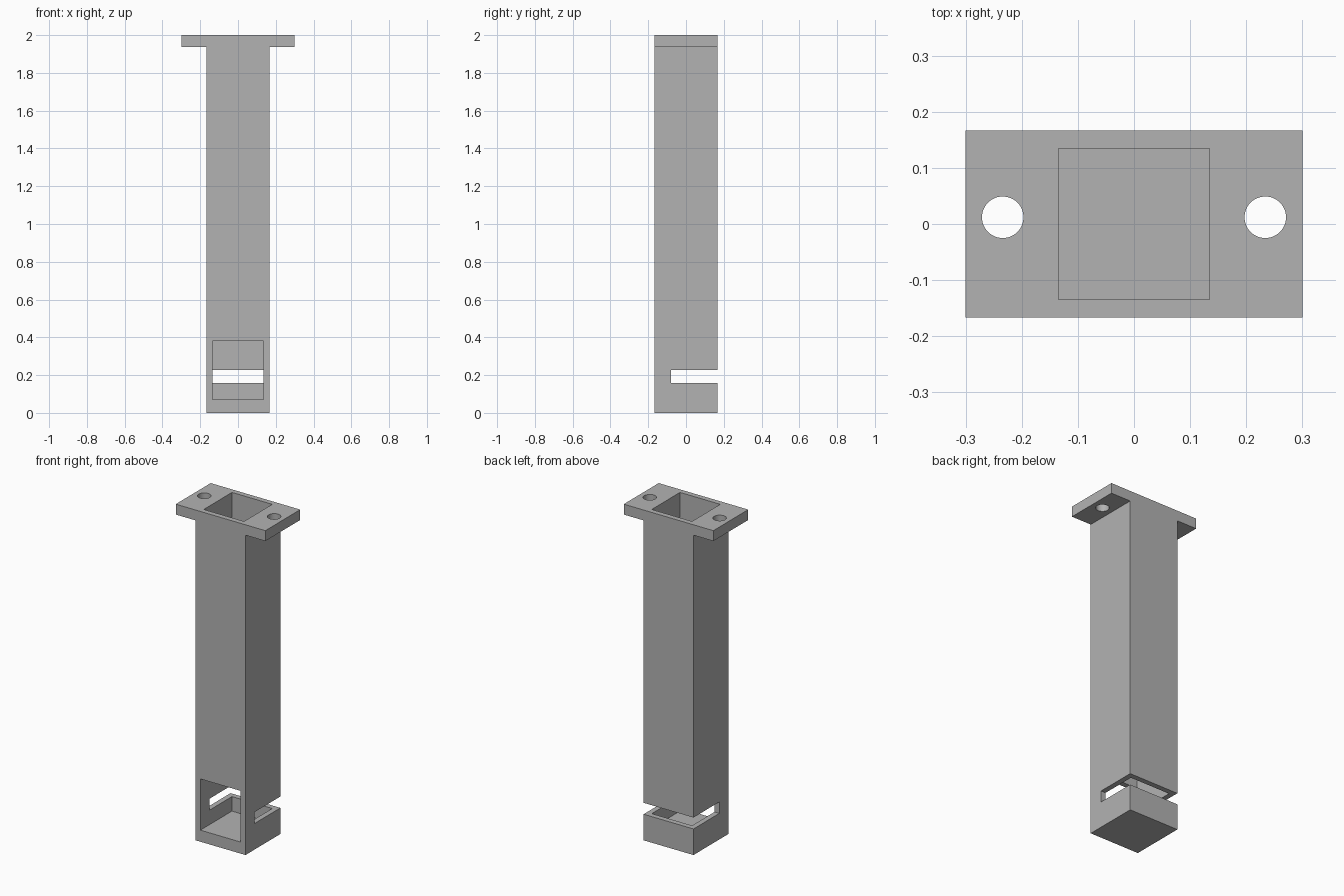
import bpy
import bmesh
from mathutils import Matrix, Vector

cube = bpy.data.objects.get("Cube")
if cube:
    bpy.data.objects.remove(cube, do_unlink=True)

HALF = 0.167      # half width of the square post
INNER = 0.135     # half width of the hollow
FLOOR = 0.07      # top of the closed bottom

grey = bpy.data.materials.new("plain grey")
grey.use_nodes = True
colour = (0.45, 0.45, 0.45, 1)
grey.diffuse_color = colour
grey.node_tree.nodes["Principled BSDF"].inputs["Base Color"].default_value = colour


def finish(name, bm):
    bmesh.ops.recalc_face_normals(bm, faces=bm.faces)
    mesh = bpy.data.meshes.new(name)
    bm.to_mesh(mesh)
    bm.free()
    mesh.materials.append(grey)
    obj = bpy.data.objects.new(name, mesh)
    bpy.context.collection.objects.link(obj)
    return obj


def prism(name, profile, axis, half):
    """Extrude a (horizontal, z) profile symmetrically along x or y."""
    bm = bmesh.new()
    if axis == "x":
        points = [(-half, h, z) for h, z in profile]
        along = Vector((2 * half, 0, 0))
    else:
        points = [(h, -half, z) for h, z in profile]
        along = Vector((0, 2 * half, 0))
    face = bm.faces.new([bm.verts.new(p) for p in points])
    extruded = bmesh.ops.extrude_face_region(bm, geom=[face])["geom"]
    moved = [v for v in extruded if isinstance(v, bmesh.types.BMVert)]
    bmesh.ops.translate(bm, verts=moved, vec=along)
    return finish(name, bm)


def drill(name, x, y, z, radius):
    bm = bmesh.new()
    bmesh.ops.create_cone(bm, cap_ends=True, segments=48, radius1=radius,
                          radius2=radius, depth=0.3,
                          matrix=Matrix.Translation((x, y, z)))
    return finish(name, bm)


# Post with its mounting flange, as one T-shaped profile
right_side = [(HALF, 0), (HALF, 1.937), (0.3, 1.937), (0.3, 2)]
left_side = [(-x, z) for x, z in reversed(right_side)]
post = prism("flanged_post", right_side + left_side, "y", HALF)

# Hollow open at the top, joined to the front window
cutters = [prism("hollow_cutter", [
    (-0.3, FLOOR), (INNER, FLOOR), (INNER, 2.1),
    (-INNER, 2.1), (-INNER, 0.38), (-0.3, 0.38)], "x", INNER)]

# Slot through the back and both sides
cutters.append(prism("slot_cutter", [
    (-0.08, 0.158), (0.3, 0.158), (0.3, 0.227), (-0.08, 0.227)], "x", 0.3))

# Screw holes in the flange
for side, x in (("left", 0.234), ("right", -0.234)):
    cutters.append(drill(side + "_hole_cutter", x, 0.012, 2, 0.037))

# Apply the cuts and remove the cutters
bpy.context.view_layer.objects.active = post
for cutter in cutters:
    cutter.hide_render = True
    cut = post.modifiers.new(cutter.name, "BOOLEAN")
    cut.operation = "DIFFERENCE"
    cut.solver = "EXACT"
    cut.object = cutter
    bpy.ops.object.modifier_apply(modifier=cut.name)
    bpy.data.objects.remove(cutter, do_unlink=True)

# Smooth hole walls, crisp edges elsewhere
bpy.ops.object.select_all(action="DESELECT")
post.select_set(True)
bpy.ops.object.shade_smooth_by_angle()
